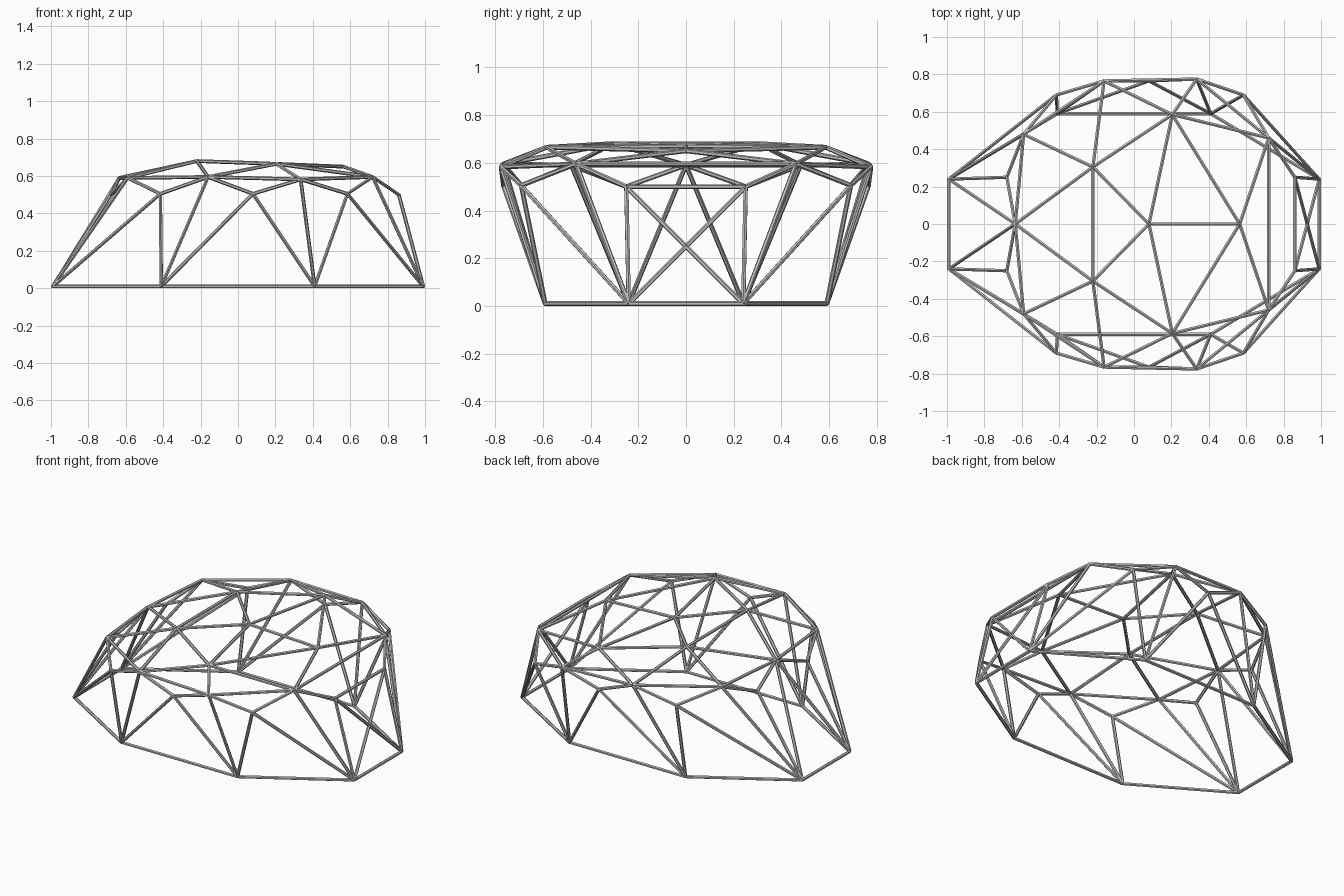
import bpy, bmesh
from mathutils import Vector, Matrix

cube = bpy.data.objects.get("Cube")
if cube:
    bpy.data.objects.remove(cube, do_unlink=True)

RADIUS = 0.01
SIDES = 6

steel = bpy.data.materials.new("light_grey_steel")
steel.use_nodes = True
colour = (0.52, 0.52, 0.52, 1)
steel.diffuse_color = colour
steel.node_tree.nodes["Principled BSDF"].inputs["Base Color"].default_value = colour

# Joints of the +y half; the other half is mirrored
joints = {
    "A": (-0.99, 0.24, 0.01), "B": (-0.41, 0.59, 0.01),
    "C": (0.41, 0.59, 0.01), "D": (0.99, 0.24, 0.01),
    "E": (-0.635, 0, 0.59), "F": (-0.59, 0.48, 0.59),
    "G": (-0.68, 0.25, 0.5), "H": (0.86, 0.25, 0.5),
    "I": (0.72, 0.46, 0.595), "J": (-0.22, 0.305, 0.68),
    "K": (0.08, 0, 0.67), "L": (0.565, 0, 0.65),
    "M": (0.205, 0.585, 0.665), "N": (-0.16, 0.765, 0.595),
    "P": (0.335, 0.775, 0.582), "Q": (-0.415, 0.69, 0.505),
    "R": (0.08, 0.765, 0.505), "S": (0.585, 0.69, 0.505),
}

# Struts as joint pairs; a lower-case letter is the mirrored joint
parts = {
    "base_ring": "Aa AB BC CD Dd",
    "side_struts": "AQ BQ BN BR CR CP CS DS DI AF",
    "side_rim": "FQ QN NR RP PS SI FN NP PI",
    "end_struts": "AG AE GE GF DH Dh Hh HI",
    "roof_struts": "EF EJ FJ Jj JK JN JM KM KL MN MP MI LM LI Ii",
}


def joint(letter):
    x, y, z = joints[letter.upper()]
    return Vector((x, -y if letter.islower() else y, z))


def add_strut(bm, start, end):
    axis = end - start
    turn = axis.to_track_quat("Z", "Y").to_matrix().to_4x4()
    place = Matrix.Translation((start + end) / 2) @ turn
    bmesh.ops.create_cone(bm, cap_ends=True, segments=SIDES, radius1=RADIUS,
                          radius2=RADIUS, depth=axis.length, matrix=place)


for name, pairs in parts.items():
    bm = bmesh.new()
    done = set()
    for pair in pairs.split():
        for a, b in (pair, pair.swapcase()):
            start, end = joint(a), joint(b)
            key = frozenset((start.to_tuple(3), end.to_tuple(3)))
            if key not in done:
                done.add(key)
                add_strut(bm, start, end)
    mesh = bpy.data.meshes.new(name)
    bm.to_mesh(mesh)
    bm.free()
    mesh.materials.append(steel)
    bpy.context.collection.objects.link(bpy.data.objects.new(name, mesh))
